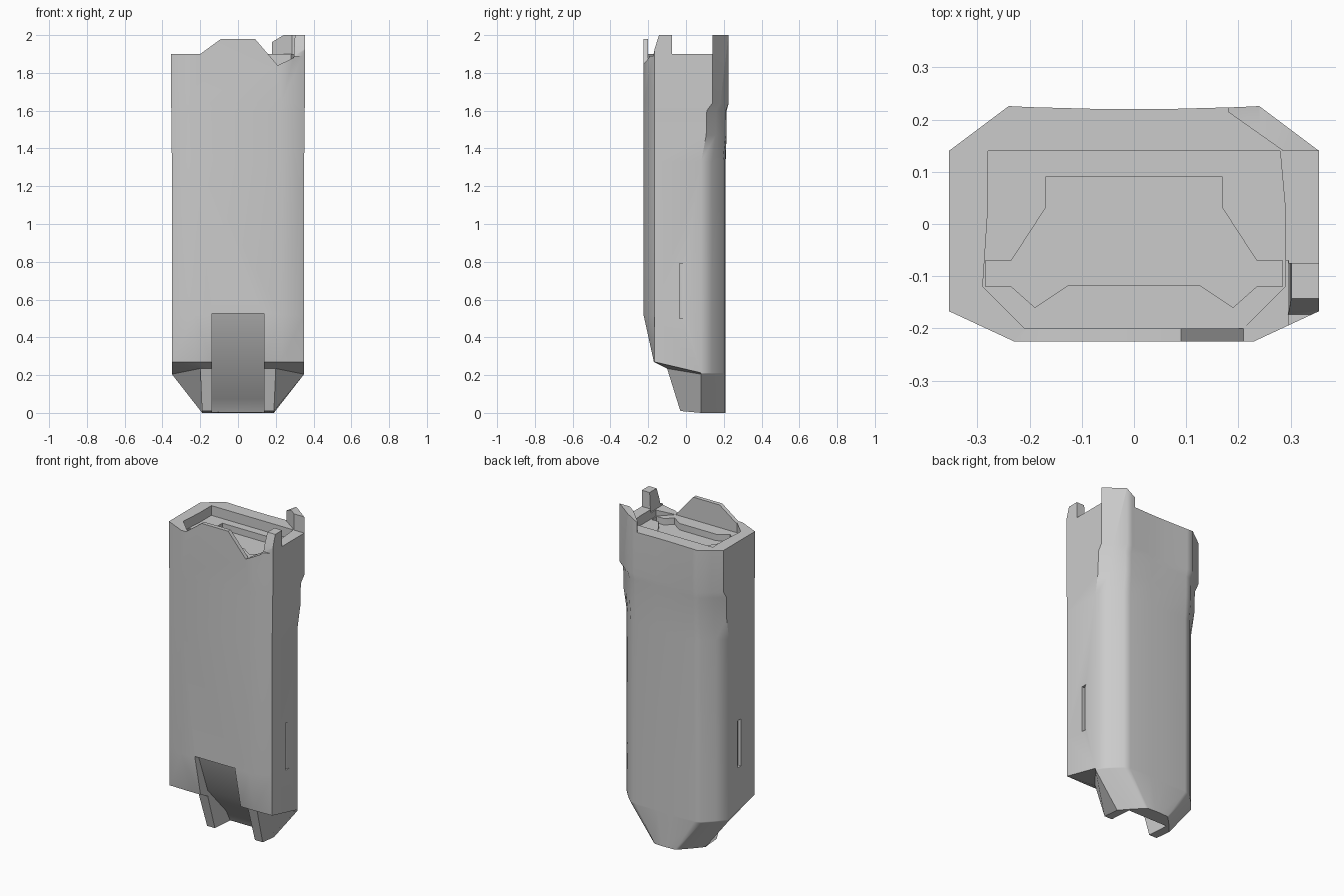
import bpy, bmesh, math

cube = bpy.data.objects.get("Cube")
if cube:
    bpy.data.objects.remove(cube)

grey = bpy.data.materials.new("light_grey")
grey.use_nodes = True
grey.diffuse_color = (0.6, 0.6, 0.6, 1)
grey.node_tree.nodes["Principled BSDF"].inputs["Base Color"].default_value = (0.6, 0.6, 0.6, 1)


def make_object(name, bm):
    bmesh.ops.recalc_face_normals(bm, faces=bm.faces)
    mesh = bpy.data.meshes.new(name)
    bm.to_mesh(mesh)
    bm.free()
    mesh.materials.append(grey)
    obj = bpy.data.objects.new(name, mesh)
    bpy.context.collection.objects.link(obj)
    return obj


def loft(name, rings):
    bm = bmesh.new()
    loops = [[bm.verts.new(p) for p in ring] for ring in rings]
    n = len(loops[0])
    for a, b in zip(loops, loops[1:]):
        for i in range(n):
            j = (i + 1) % n
            bm.faces.new((a[i], a[j], b[j], b[i]))
    bm.faces.new(loops[0])
    bm.faces.new(loops[-1])
    return make_object(name, bm)


def prism(name, points, axis, start, end):
    place = {"x": lambda p, d: (d, p[0], p[1]),
             "y": lambda p, d: (p[0], d, p[1]),
             "z": lambda p, d: (p[0], p[1], d)}[axis]
    return loft(name, [[place(p, d) for p in points] for d in (start, end)])


def mirrored(half):
    return half + [(-p[0], *p[1:]) for p in reversed(half)]


# Body: chamfered front and back, swelling into an upper collar
lower_back = [(0.35, 0.08), (0.3, 0.138), (0.24, 0.196), (0.2, 0.207), (0.05, 0.21)]
upper_back = [(0.355, 0.14), (0.3, 0.181), (0.24, 0.226), (0.2, 0.224), (0.05, 0.22)]


def body_ring(front, z_front, z_back, swell=0, inset=0):
    half = [(x, y, z_front) for x, y in front]
    for a, b in zip(lower_back, upper_back):
        x = a[0] + (b[0] - a[0]) * swell
        half.append((max(x - inset, x * 0.35), a[1] + (b[1] - a[1]) * swell, z_back))
    return mirrored(half)


# The lowest rings draw in to the raked fins and the tapered back shell
rings = [body_ring([(0.15, -0.03), (0.19, -0.03)], 0.01, 0, inset=0.16),
         body_ring([(0.15, -0.1), (0.2, -0.1)], 0.235, 0.205),
         body_ring([(0.23, -0.17), (0.35, -0.167)], 0.27, 0.212)]
for z, swell in ((0.52, 0), (1.33, 0), (1.47, 0.45), (1.6, 0.5), (1.64, 1), (2.0, 1)):
    rings.append(body_ring([(0.23, -0.225), (0.35 + 0.005 * swell, -0.167)], z, z, swell))
body = loft("body", rings)

cutters = []


def cut(name, points, axis, start, end):
    cutters.append(prism(name + "_cutter", points, axis, start, end))


# Side slots and the channel between the fins
for s in (-1, 1):
    cut("side_slot", [(s * 0.4, -0.035), (s * 0.33, -0.035), (s * 0.352, 0.002), (s * 0.4, 0.002)],
        "z", 0.5, 0.79)
cut("front_channel", [(-0.5, 0.53), (-0.195, 0.527), (-0.1, 0.27), (0.08, 0.075),
                      (0.12, 0), (0.14, -0.1), (-0.5, -0.1)], "x", -0.137, 0.137)

# Top: open tray with a stepped floor
cut("tray", [(-0.28, 0.14), (0.28, 0.14), (0.29, 0.03), (0.29, -0.12), (0.21, -0.2),
             (-0.21, -0.2), (-0.29, -0.12), (-0.28, 0.03)], "z", 1.84, 2.2)
cut("floor_step", mirrored([(0.125, -0.117), (0.19, -0.16), (0.235, -0.12), (0.285, -0.12),
                            (0.285, -0.07), (0.235, -0.07), (0.17, 0.03), (0.17, 0.09)]),
    "z", 1.8, 2.1)

# Rim: low sides and back, peaked front tab, two corner posts on one side
cut("side_rim", [(-0.5, -0.075), (0.5, -0.075), (0.5, 0.14), (-0.5, 0.14)], "z", 1.9, 2.15)
cut("back_rim", [(-0.5, 0.13), (0.285, 0.13), (0.285, 0.141), (0.18, 0.215), (0.18, 0.5), (-0.5, 0.5)],
    "z", 1.9, 2.12)
cut("front_rim", [(-0.5, 1.9), (-0.2, 1.9), (-0.09, 1.98), (0.09, 1.98), (0.21, 1.84), (0.295, 1.88),
                  (0.3, 1.98), (0.31, 2.1), (-0.5, 2.1)], "y", -0.5, -0.07)
cut("front_post_slope", [(-0.173, 1.89), (-0.165, 1.93), (-0.14, 2.01), (-0.14, 2.1), (-0.5, 2.1), (-0.5, 1.89)],
    "x", 0.292, 0.5)
cut("back_post_slope", [(0.1, 1.96), (0.175, 1.96), (0.25, 2.005), (0.25, 2.1), (0.1, 2.1)],
    "y", 0.12, 0.5)

bpy.context.view_layer.objects.active = body
for cutter in cutters:
    mod = body.modifiers.new("cut", "BOOLEAN")
    mod.operation = "DIFFERENCE"
    mod.solver = "EXACT"
    mod.object = cutter
    bpy.ops.object.modifier_apply(modifier=mod.name)
for cutter in cutters:
    bpy.data.objects.remove(cutter)

# Smooth the rounded surfaces while keeping hard edges
bpy.ops.object.select_all(action="DESELECT")
body.select_set(True)
bpy.ops.object.shade_smooth_by_angle(angle=math.radians(42))
weighted = body.modifiers.new("even_shading", "WEIGHTED_NORMAL")
weighted.keep_sharp = True
